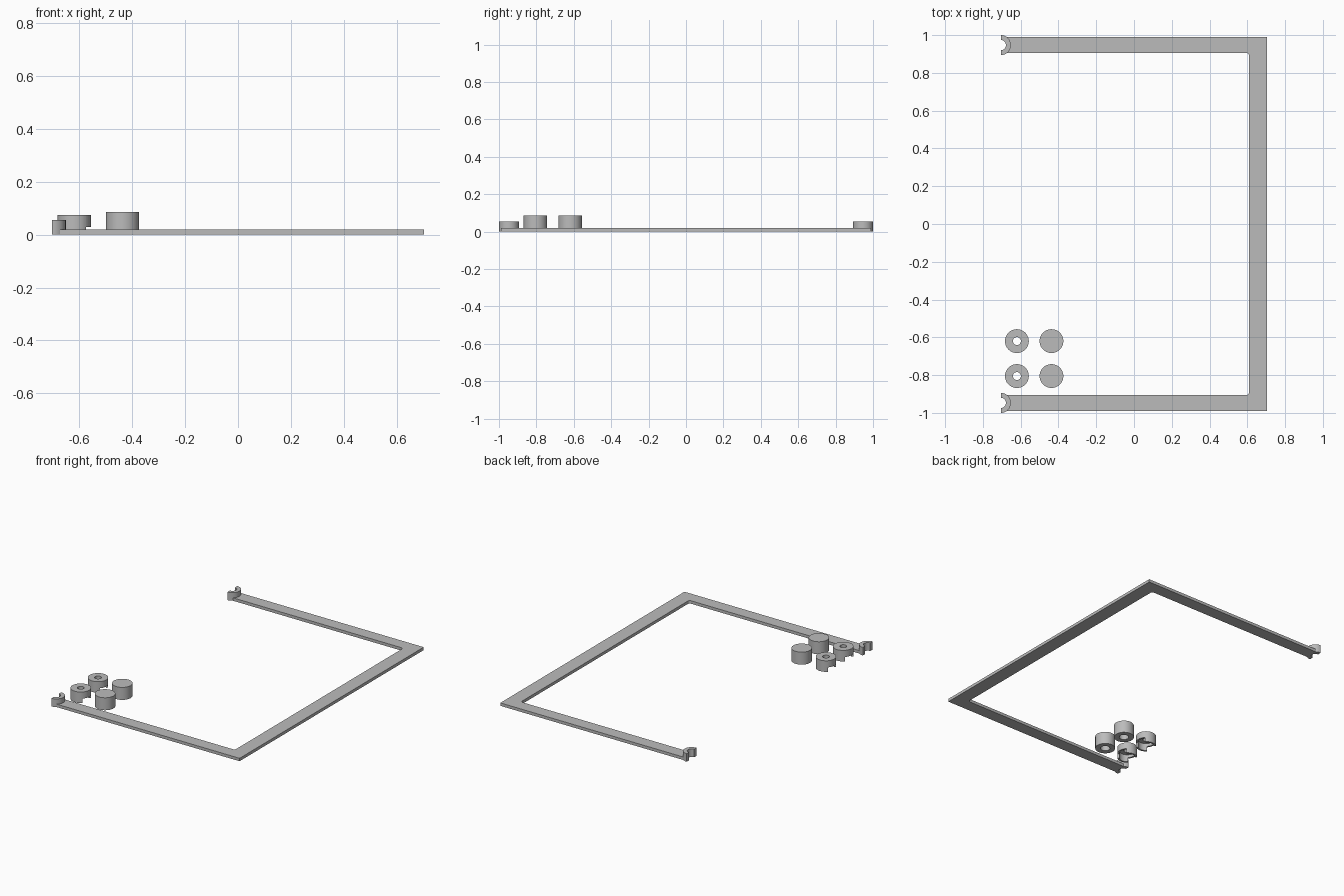
import bpy, bmesh
from math import sin, cos, radians

old = bpy.data.objects.get("Cube")
if old:
    bpy.data.objects.remove(old, do_unlink=True)

mat = bpy.data.materials.new("grey plastic")
mat.use_nodes = True
GREY = (0.5, 0.5, 0.5, 1)
mat.diffuse_color = GREY
mat.node_tree.nodes["Principled BSDF"].inputs["Base Color"].default_value = GREY


def finish(bm, name, smooth=True):
    bmesh.ops.recalc_face_normals(bm, faces=bm.faces)
    mesh = bpy.data.meshes.new(name)
    bm.to_mesh(mesh)
    bm.free()
    mesh.materials.append(mat)
    ob = bpy.data.objects.new(name, mesh)
    bpy.context.collection.objects.link(ob)
    if smooth:
        bpy.ops.object.select_all(action="DESELECT")
        ob.select_set(True)
        bpy.context.view_layer.objects.active = ob
        bpy.ops.object.shade_smooth_by_angle(angle=radians(30))
    return ob


def prism(name, outline, z0, z1):
    bm = bmesh.new()
    face = bm.faces.new([bm.verts.new((x, y, z0)) for x, y in outline])
    ext = bmesh.ops.extrude_face_region(bm, geom=[face])
    top = [v for v in ext["geom"] if isinstance(v, bmesh.types.BMVert)]
    bmesh.ops.translate(bm, verts=top, vec=(0, 0, z1 - z0))
    return finish(bm, name)


def arc(cx, cy, r, a0, a1, n):
    angles = [radians(a0 + (a1 - a0) * i / n) for i in range(n + 1)]
    return [(cx + r * cos(a), cy + r * sin(a)) for a in angles]


def lathe(name, centre, profile, lift=None, n=64):
    """Spin a closed (radius, z) profile; lift raises its low points by angle."""
    bm = bmesh.new()
    rings = []
    # Faces stay vertical at steps because each sector has its own end points
    for i in range(n):
        pair = []
        for j in (i, i + 1):
            a = radians(360 * j / n)
            mid = radians(360 * (i + 0.5) / n)
            floor = lift(mid) if lift else 0
            pair.append([bm.verts.new((centre[0] + r * cos(a), centre[1] + r * sin(a),
                                       max(z, floor))) for r, z in profile])
        rings.append((pair, floor))
    for i, (pair, floor) in enumerate(rings):
        m = len(profile)
        for k in range(m):
            l = (k + 1) % m
            quad = [pair[0][k], pair[1][k], pair[1][l], pair[0][l]]
            if profile[k][0] == profile[l][0] == 0:
                continue
            if profile[k][0] == 0:
                quad.pop(0)
            elif profile[l][0] == 0:
                quad.pop(2)
            bm.faces.new(quad)
        # End wall of each lip, where the underside steps up
        before = rings[i - 1]
        if before[1] != floor:
            a, b = before[0][1], pair[0]
            bm.faces.new([a[0], a[1], b[1], b[0]])
    bmesh.ops.remove_doubles(bm, verts=bm.verts, dist=0.00005)
    return finish(bm, name)


# Three-sided flat frame with filleted inner corners
inner = arc(0.595, 0.89, 0.015, 90, 0, 6)
outline = [(-0.675, 0.99), (0.705, 0.99), (0.705, -0.99), (-0.675, -0.99), (-0.675, -0.905)]
outline += [(x, -y) for x, y in inner]
outline += [(x, y) for x, y in reversed(inner)] + [(-0.675, 0.905)]
prism("frame", outline, 0, 0.02)

# Open half-round clips on the two arm ends
for side, label in ((1, "back"), (-1, "front")):
    c = (-0.705, side * 0.947)
    clip = arc(*c, 0.053, -90, 90, 24) + arc(*c, 0.027, 90, -90, 18)
    prism(label + "_clip", clip, 0, 0.055)


def channel(angle):
    # Underside is cut away along x, leaving lips at front and back
    return 0.03 if abs(cos(angle)) > abs(sin(angle)) else 0


cap = [(0.051, 0), (0.063, 0), (0.063, 0.075), (0.021, 0.075), (0.021, 0.05), (0.051, 0.05)]
knob = [(0.03, 0), (0.063, 0), (0.063, 0.085), (0, 0.085), (0, 0.05), (0.03, 0.05)]
for y, label in ((-0.62, "back"), (-0.805, "front")):
    lathe(label + "_holed_cap", (-0.62, y), cap, channel)
    lathe(label + "_knob", (-0.437, y), knob)
